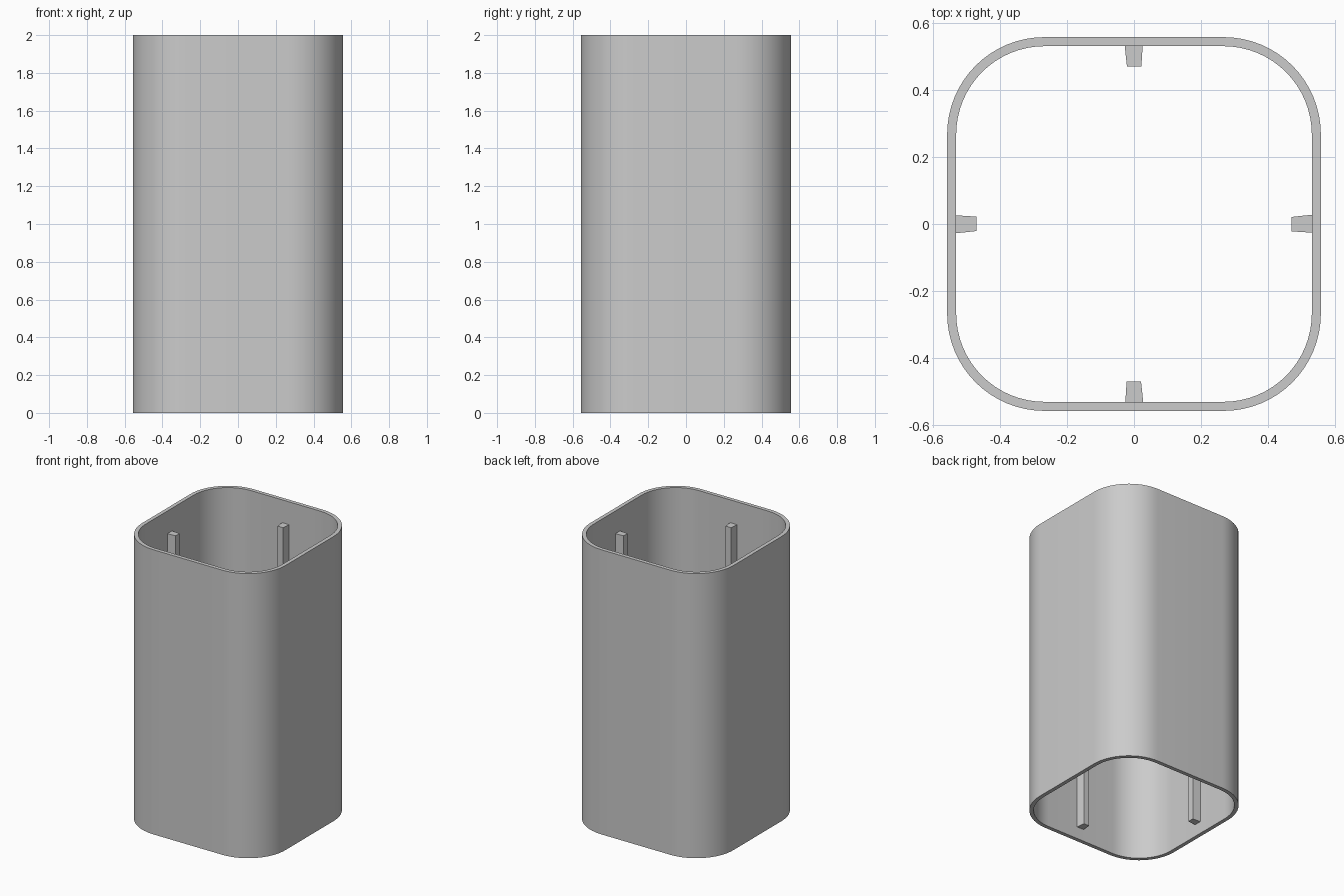
import bpy, bmesh, math
from mathutils import Matrix, Vector

HEIGHT = 2.0
HALF = 0.557           # half the outer width
WALL = 0.027           # wall thickness
RADIUS = 0.29          # outer corner radius
SEGMENTS = 16          # steps per corner
RIB_BOTTOM, RIB_TOP = 0.085, 1.84

cube = bpy.data.objects.get("Cube")
if cube:
    bpy.data.objects.remove(cube, do_unlink=True)

grey = bpy.data.materials.new("plain grey")
grey.use_nodes = True
colour = (0.6, 0.6, 0.6, 1.0)
grey.diffuse_color = colour
grey.node_tree.nodes["Principled BSDF"].inputs["Base Color"].default_value = colour


def rounded_square(radius):
    """Outline whose corner centres stay fixed, so offsets are concentric."""
    centre = HALF - RADIUS
    points = []
    for corner in range(4):
        turn = Matrix.Rotation(corner * math.pi / 2, 3, 'Z')
        for i in range(SEGMENTS + 1):
            a = i / SEGMENTS * math.pi / 2
            points.append(turn @ Vector((centre + radius * math.cos(a),
                                         centre + radius * math.sin(a), 0)))
    return points


def finish(bm, name):
    bmesh.ops.recalc_face_normals(bm, faces=bm.faces)
    mesh = bpy.data.meshes.new(name)
    bm.to_mesh(mesh)
    bm.free()
    mesh.materials.append(grey)
    obj = bpy.data.objects.new(name, mesh)
    bpy.context.collection.objects.link(obj)
    return obj


# Open tube: four rings joined into outer wall, top rim, inner wall, bottom rim
bm = bmesh.new()
rings = []
for radius, z in ((RADIUS, 0), (RADIUS, HEIGHT), (RADIUS - WALL, HEIGHT), (RADIUS - WALL, 0)):
    rings.append([bm.verts.new((p.x, p.y, z)) for p in rounded_square(radius)])
for k, ring in enumerate(rings):
    other = rings[(k + 1) % len(rings)]
    for i in range(len(ring)):
        j = (i + 1) % len(ring)
        bm.faces.new((ring[i], ring[j], other[j], other[i]))
tube = finish(bm, "tube_wall")
bpy.ops.object.select_all(action='DESELECT')
tube.select_set(True)
bpy.context.view_layer.objects.active = tube
bpy.ops.object.shade_smooth_by_angle(angle=math.radians(30))

# Tapered inner ribs, one in the middle of each wall
base = HALF - WALL + 0.004
profile = ((-0.028, base), (0.026, base), (0.022, 0.47), (-0.021, 0.47))
for k, side in enumerate(("back", "right", "front", "left")):
    bm = bmesh.new()
    face = bm.faces.new([bm.verts.new((x, y, RIB_BOTTOM)) for x, y in profile])
    top = bmesh.ops.extrude_face_region(bm, geom=[face])["geom"]
    bmesh.ops.translate(bm, vec=(0, 0, RIB_TOP - RIB_BOTTOM),
                        verts=[v for v in top if isinstance(v, bmesh.types.BMVert)])
    bmesh.ops.rotate(bm, cent=(0, 0, 0), verts=bm.verts,
                     matrix=Matrix.Rotation(k * math.pi / 2, 3, 'Z'))
    finish(bm, side + "_rib")
